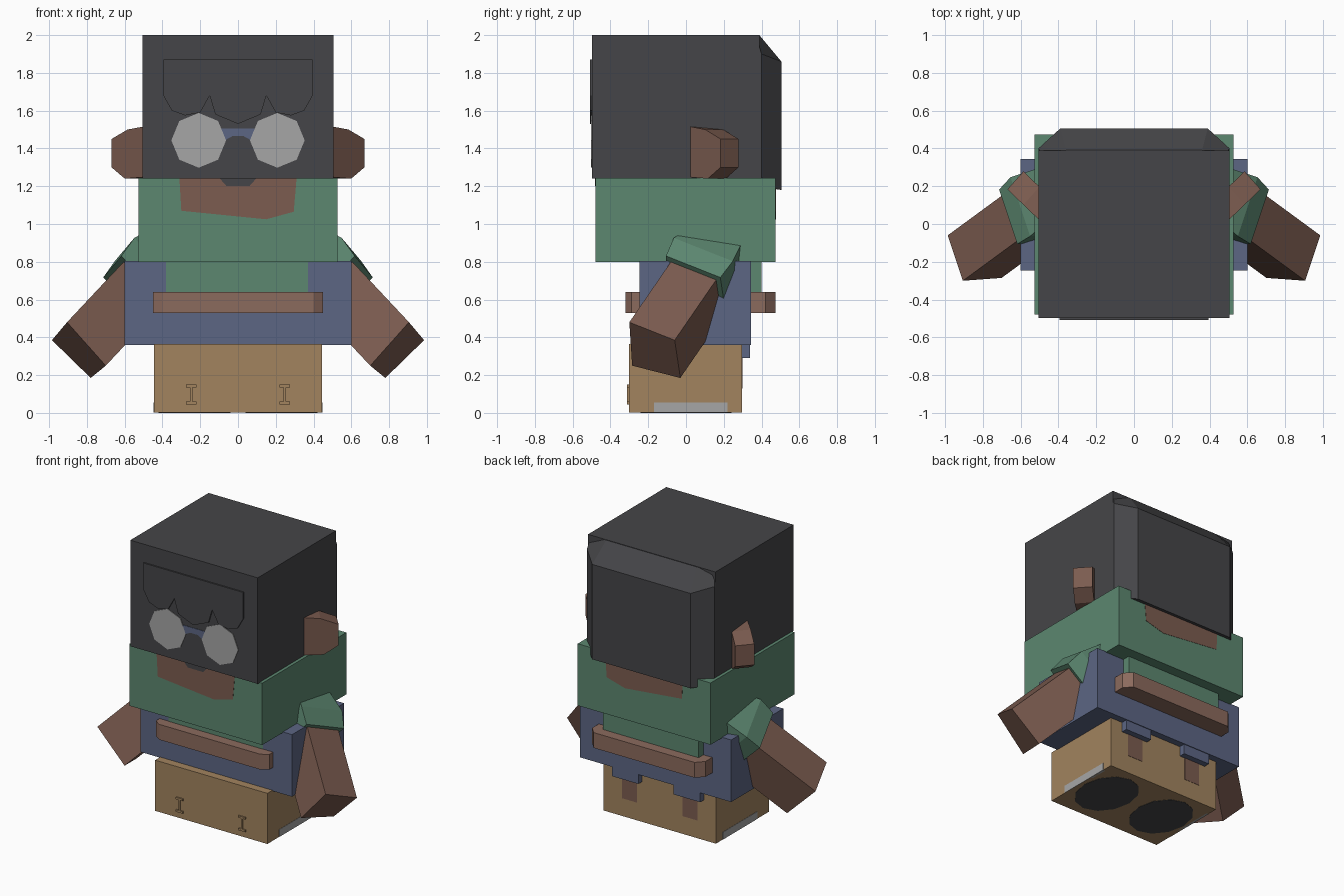
import bpy, bmesh, math
from mathutils import Vector

if "Cube" in bpy.data.objects:
    bpy.data.objects.remove(bpy.data.objects["Cube"])


def material(name, rgb):
    m = bpy.data.materials.new(name)
    m.diffuse_color = (*rgb, 1)
    m.use_nodes = True
    m.node_tree.nodes["Principled BSDF"].inputs["Base Color"].default_value = m.diffuse_color
    return m


DARK = material("dark_hair", (0.06, 0.06, 0.065))
SKIN = material("brown_skin", (0.2, 0.107, 0.08))
BELT = material("belt_brown", (0.26, 0.145, 0.11))
GREEN = material("green_cloth", (0.107, 0.242, 0.162))
BLUE = material("blue_cloth", (0.107, 0.133, 0.23))
TAN = material("tan_boots", (0.36, 0.23, 0.114))
LENS = material("pale_lens", (0.38, 0.38, 0.38))


def loft(name, rings, mat):
    """Closed solid through rings that have equal point counts."""
    bm = bmesh.new()
    rows = [[bm.verts.new(p) for p in ring] for ring in rings]
    n = len(rows[0])
    for a, b in zip(rows, rows[1:]):
        for i in range(n):
            bm.faces.new((a[i], a[(i + 1) % n], b[(i + 1) % n], b[i]))
    bm.faces.new(rows[0])
    bm.faces.new(rows[-1])
    bmesh.ops.recalc_face_normals(bm, faces=bm.faces)
    me = bpy.data.meshes.new(name)
    bm.to_mesh(me)
    bm.free()
    ob = bpy.data.objects.new(name, me)
    bpy.context.collection.objects.link(ob)
    me.materials.append(mat)
    return ob


def rect(x0, x1, y0, y1, z):
    return [(x0, y0, z), (x1, y0, z), (x1, y1, z), (x0, y1, z)]


def box(name, x, y, z, mat):
    return loft(name, [rect(*x, *y, z[0]), rect(*x, *y, z[1])], mat)


def plate(name, outline, y0, y1, mat):
    """Outline in x and z, extruded along y."""
    return loft(name, [[(x, y, z) for x, z in outline] for y in (y0, y1)], mat)


def mirror(ob):
    m = ob.modifiers.new("mirror", "MIRROR")
    m.use_axis = (True, False, False)
    return ob


# Stacked body blocks
box("boots_block", (-.445, .445), (-.303, .297), (.002, .365), TAN)
box("trousers", (-.6, .6), (-.245, .345), (.36, .805), BLUE)
box("jacket", (-.527, .527), (-.478, .474), (.80, 1.243), GREEN)
box("head_hair", (-.505, .505), (-.498, .388), (1.24, 2.0), DARK)

# Chamfered hair slab at the back of the head
loft("back_hair", [
    [(-.505, .375, 1.2), (.505, .375, 1.2), (.505, .40, 1.2), (.39, .505, 1.18), (-.39, .505, 1.18), (-.505, .40, 1.2)],
    [(-.505, .355, 1.86), (.505, .355, 1.86), (.505, .40, 1.9), (.39, .505, 1.86), (-.39, .505, 1.86), (-.505, .40, 1.9)],
    [(-.505, .355, 1.995), (.505, .355, 1.995), (.49, .375, 1.985), (.36, .39, 1.998), (-.36, .39, 1.998), (-.49, .375, 1.985)],
], DARK)

# Scalloped fringe on the forehead
half = [(.12, 1.58), (.15, 1.68), (.20, 1.59), (.28, 1.575), (.35, 1.6), (.395, 1.68), (.395, 1.87)]
fringe = [(0, 1.53)] + half + [(-x, z) for x, z in reversed(half)]
plate("fringe", fringe, -.508, -.49, DARK)

# Glasses
lens = [(.208 + .145 * math.cos(k * math.pi / 4), 1.443 + .145 * math.sin(k * math.pi / 4)) for k in range(8)]
mirror(plate("glasses_lens", lens, -.502, -.49, LENS))
bridge = [(-.1, 1.505), (.1, 1.505), (.075, 1.44), (.03, 1.465), (-.03, 1.465), (-.075, 1.44)]
plate("glasses_bridge", bridge, -.501, -.49, BLUE)

# Neck skin showing at the jacket front and back, with a small beard tip
neck = [(-.31, 1.24), (.31, 1.24), (.295, 1.065), (.15, 1.025), (-.3, 1.07)]
plate("neck_front", neck, -.480, -.47, SKIN)
plate("neck_back", neck, .47, .476, SKIN)
plate("beard_tip", [(-.1, 1.245), (.1, 1.245), (.06, 1.2), (-.06, 1.2)], -.482, -.47, DARK)

# Ears: cut-corner plates turned outwards
ear = [(-.03, 1.25), (.14, 1.24), (.24, 1.3), (.24, 1.45), (.12, 1.5), (-.03, 1.52)]
near = [Vector((.5 + .707 * s, .02 + .68 * s, z)) for s, z in ear]
mirror(loft("ear", [near, [p + Vector((-.085, .095, 0)) for p in near]], SKIN))

# Arms: slanted blocks, with a flared sleeve around the upper part
hand = [Vector(p) for p in ((.985, -.06, .385), (.905, -.3, .48), (.70, -.285, .25), (.78, -.03, .185))]
centre = sum(hand, Vector()) / 4
axis = Vector((-.3, .22, .32))


def arm_ring(t, s):
    return [centre + axis * t + (p - centre) * s for p in hand]


mirror(loft("arm", [arm_ring(0, 1), arm_ring(1.4, 1)], SKIN))
mirror(loft("sleeve", [arm_ring(1.0, 1.2), arm_ring(1.25, 1.3), arm_ring(1.6, 1.02)], GREEN))

# Belt strips, tapering outwards, front and back
for name, inner, outer in (("belt_front", -.24, -.32), ("belt_back", .34, .474)):
    mid = inner + (outer - inner) * .6
    strip = [(-.45, inner), (.45, inner), (.45, mid), (.40, outer), (-.40, outer), (-.45, mid)]
    loft(name, [[(x, y, z) for x, y in strip] for z in (.53, .64)], BELT)

# Jacket hem above the belt
box("hem_front", (-.38, .37), (-.247, -.235), (.635, .80), GREEN)
box("hem_back", (-.38, .38), (.34, .40), (.635, .81), GREEN)

# Trouser legs peeking out over the boots at the back, with skin patches
mirror(box("trouser_cuff", (.14, .35), (.25, .34), (.29, .37), BLUE))
mirror(box("leg_patch", (.18, .30), (.29, .299), (.13, .29), SKIN))

# Boot fastenings on the front
for z in (.052, .142):
    mirror(box("boot_clasp_bar", (.22, .275), (-.313, -.30), (z - .007, z + .007), TAN))
mirror(box("boot_clasp_post", (.242, .253), (-.313, -.30), (.05, .145), TAN))

# Soles: oval undersides and a pale strip at each side
oval = [(.23 + .19 * math.cos(k * math.pi / 6), .24 * math.sin(k * math.pi / 6)) for k in range(12)]
mirror(loft("sole", [[(x, y, z) for x, y in oval] for z in (0, .03)], DARK))
mirror(box("sole_side", (.43, .447), (-.17, .22), (.002, .055), LENS))
